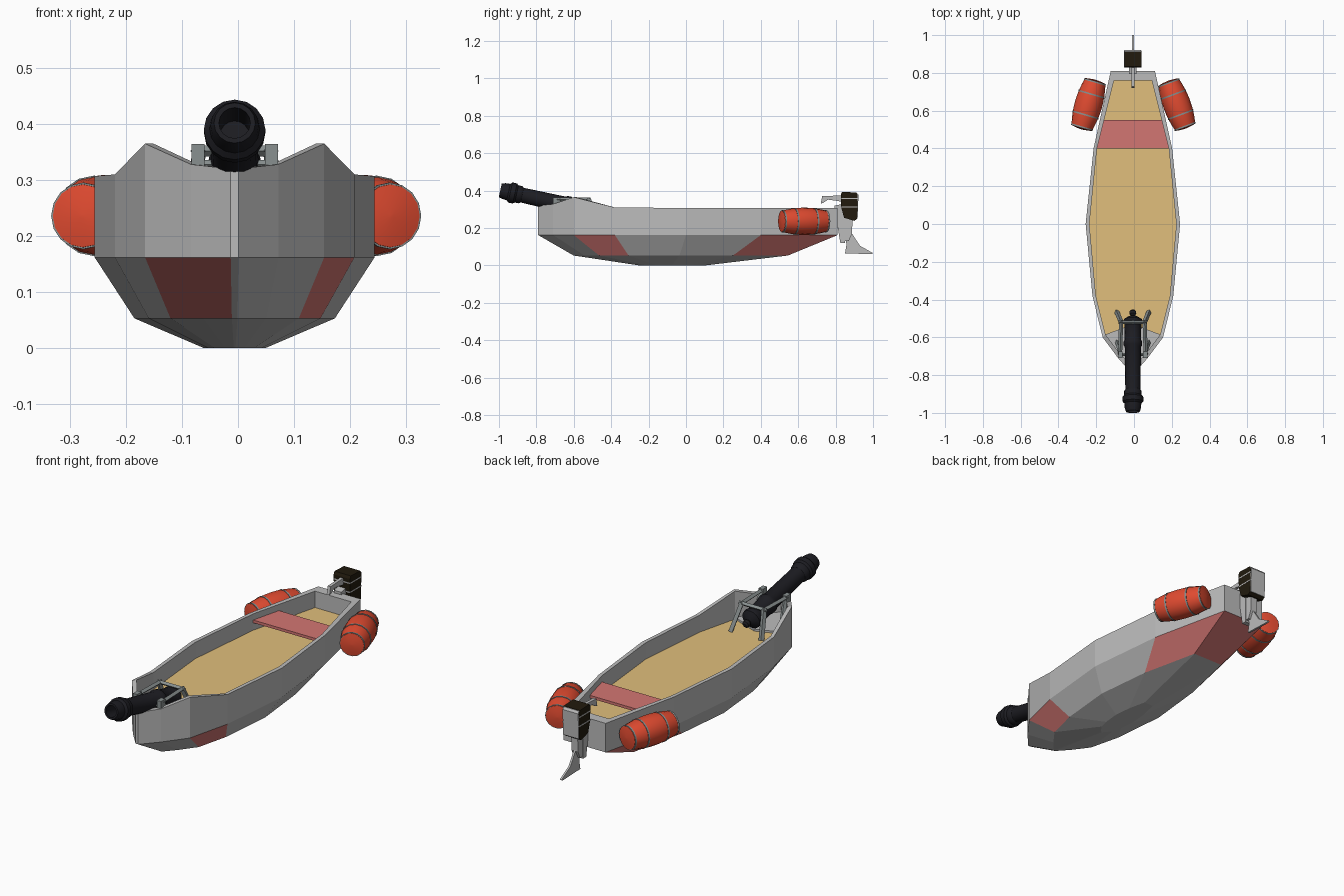
import bpy, bmesh, math
from mathutils import Vector, Matrix

if "Cube" in bpy.data.objects:
    bpy.data.objects.remove(bpy.data.objects["Cube"])

CX = -0.006   # centreline of the boat
DECK = 0.225  # deck height


def material(name, color):
    m = bpy.data.materials.new(name)
    m.diffuse_color = (*color, 1)
    m.use_nodes = True
    m.node_tree.nodes["Principled BSDF"].inputs["Base Color"].default_value = m.diffuse_color
    return m


GREY = material("grey", (0.5, 0.5, 0.5))
STEEL = material("steel", (0.25, 0.28, 0.28))
RED = material("faded_red", (0.65, 0.18, 0.17))
TAN = material("tan_deck", (0.75, 0.52, 0.2))
BARREL = material("barrel_red", (0.75, 0.07, 0.03))
IRON = material("black_iron", (0.012, 0.012, 0.016))
DARK = material("motor_dark", (0.015, 0.01, 0.004))


def finish(bm, name, mats=(), smooth=False):
    bmesh.ops.recalc_face_normals(bm, faces=bm.faces)
    me = bpy.data.meshes.new(name)
    bm.to_mesh(me)
    bm.free()
    ob = bpy.data.objects.new(name, me)
    bpy.context.collection.objects.link(ob)
    for m in mats:
        me.materials.append(m)
    if smooth:
        bpy.context.view_layer.objects.active = ob
        ob.select_set(True)
        bpy.ops.object.shade_smooth_by_angle(angle=math.radians(35))
        ob.select_set(False)
    return ob


def prism(name, pts, offset, mats=()):
    """Solid made by pushing a flat outline along an offset."""
    bm = bmesh.new()
    f = bm.faces.new([bm.verts.new(p) for p in pts])
    low = [v for v in f.verts]
    top = [bm.verts.new(v.co + Vector(offset)) for v in low]
    bm.faces.new(top)
    for i in range(len(low)):
        j = (i + 1) % len(low)
        bm.faces.new((low[i], low[j], top[j], top[i]))
    return finish(bm, name, mats)


def box(name, lo, hi, mats=()):
    pts = [(lo[0], lo[1], lo[2]), (hi[0], lo[1], lo[2]), (hi[0], hi[1], lo[2]), (lo[0], hi[1], lo[2])]
    return prism(name, pts, (0, 0, hi[2] - lo[2]), mats)


def lathe(name, profile, start, end, sides, mats, smooth=True, closed=False):
    """Spin (distance, radius) points about the line start -> end."""
    start, end = Vector(start), Vector(end)
    rot = (end - start).to_track_quat('Z', 'Y').to_matrix().to_4x4()
    bm = bmesh.new()
    rings = [[bm.verts.new((r * math.cos(2 * math.pi * k / sides), r * math.sin(2 * math.pi * k / sides), t))
              for k in range(sides)] for t, r in profile]
    pairs = list(zip(rings, rings[1:])) + ([(rings[-1], rings[0])] if closed else [])
    for a, b in pairs:
        for k in range(sides):
            j = (k + 1) % sides
            bm.faces.new((a[k], a[j], b[j], b[k]))
    if not closed:
        bm.faces.new(rings[0])
        bm.faces.new(rings[-1])
    bm.transform(Matrix.Translation(start) @ rot)
    return finish(bm, name, mats, smooth)


def bar(name, a, b, r=0.008):
    length = (Vector(b) - Vector(a)).length
    return lathe(name, [(0, r), (length, r)], a, b, 4, [STEEL], False)


# Hull: stacked plan outlines, outside up to the rim and back down to the deck
outer = [(-0.79, 0.007), (-0.71, 0.078), (-0.6, 0.16), (-0.38, 0.214), (0.0, 0.25), (0.4, 0.208), (0.81, 0.117)]
inner = [(-0.75, 0.006), (-0.69, 0.066), (-0.585, 0.145), (-0.38, 0.196), (0.0, 0.23), (0.4, 0.19), (0.76, 0.1)]
sheer = [0.32, 0.328, 0.365, 0.31, 0.307, 0.307, 0.307]


def ring(bm, plan, z, scale=1.0, shift=0.0):
    zs = z if isinstance(z, list) else [z] * len(plan)
    right = [(w * scale, y * scale + shift, h) for (y, w), h in zip(plan, zs)]
    pts = right + [(-x, y, h) for x, y, h in reversed(right)]
    return [bm.verts.new((x + CX, y, h)) for x, y, h in pts]


bm = bmesh.new()
rings = [ring(bm, outer, 0.0, 0.22, -0.076), ring(bm, outer, 0.053, 0.716, -0.035), ring(bm, outer, 0.162),
         ring(bm, outer, sheer), ring(bm, inner, sheer), ring(bm, inner, DECK)]
red_panels = {2, 5, 6, 7, 11, 12}
for level, (a, b) in enumerate(zip(rings, rings[1:])):
    n = len(a)
    for i in range(n):
        j = (i + 1) % n
        f = bm.faces.new((a[i], a[j], b[j], b[i]))
        f.material_index = 1 if level == 1 and i in red_panels else 0
bm.faces.new(rings[0])
bm.faces.new(rings[-1]).material_index = 2
finish(bm, "hull", [GREY, RED, TAN])

# Bow floor in front of the deck
bow = [(w, y) for y, w in inner[:3]]
prism("bow_floor", [(CX + x, y, DECK - 0.002) for x, y in bow + [(0, -0.53)] + [(-x, y) for x, y in reversed(bow)]],
      (0, 0, 0.012), [GREY])

# Seat across the stern
prism("seat", [(CX - 0.195, 0.4, 0.262), (CX + 0.195, 0.4, 0.262), (CX + 0.162, 0.55, 0.262),
               (CX - 0.162, 0.55, 0.262)], (0, 0, 0.014), [RED])

# Cannon
gun = [(0.1, 0.026), (0, 0.028), (0, 0.037), (0.02, 0.043), (0.045, 0.045), (0.055, 0.055), (0.08, 0.055),
       (0.09, 0.047), (0.11, 0.047), (0.12, 0.04), (0.35, 0.043), (0.36, 0.049), (0.38, 0.049), (0.39, 0.043),
       (0.475, 0.045), (0.485, 0.05), (0.5, 0.048), (0.515, 0.025), (0.52, 0.011), (0.53, 0.018), (0.545, 0.017),
       (0.552, 0.008)]
lathe("cannon", gun, (CX, -0.993, 0.402), (CX, -0.457, 0.282), 16, [IRON])

# Cannon trestle
for s, side in ((1, "right"), (-1, "left")):
    bar(f"trestle_rail_{side}", (CX + s * 0.068, -0.69, 0.352), (CX + s * 0.062, -0.51, 0.352), 0.011)
    bar(f"trestle_rear_leg_{side}", (CX + s * 0.062, -0.52, 0.352), (CX + s * 0.085, -0.465, DECK), 0.013)
    x = sorted((CX + s * 0.054, CX + s * 0.077))
    box(f"trestle_block_{side}", (x[0], -0.71, 0.32), (x[1], -0.675, 0.364), [STEEL])
    bar(f"trestle_brace_{side}", (CX + s * 0.066, -0.68, 0.345), (CX + s * 0.085, -0.62, DECK), 0.011)
bar("trestle_rear_crossbar", (CX - 0.075, -0.52, 0.352), (CX + 0.075, -0.52, 0.352), 0.01)
bar("trestle_front_crossbar", (CX - 0.07, -0.69, 0.328), (CX + 0.07, -0.69, 0.328))

# Barrels hung on both sides of the stern, with domed ends and hoops
for side, a, b in (("right", (0.183, 0.752, 0.236), (0.272, 0.512, 0.236)),
                   ("left", (-0.205, 0.757, 0.236), (-0.277, 0.508, 0.236))):
    L = (Vector(b) - Vector(a)).length

    def radius(u):
        return 0.056 + 0.017 * (1 - (2 * u - 1) ** 2)

    prof = ([(-0.007, 0.004), (-0.004, 0.035)] + [(L * k / 8, radius(k / 8)) for k in range(9)]
            + [(L + 0.004, 0.035), (L + 0.007, 0.004)])
    lathe(f"barrel_{side}", prof, a, b, 16, [BARREL])
    for k, u in enumerate((0.02, 0.28, 0.72, 0.98)):
        t, r = u * L, radius(u)
        lathe(f"barrel_hoop_{side}_{k}", [(t - 0.004, r - 0.004), (t - 0.004, r + 0.002), (t + 0.004, r + 0.002),
              (t + 0.004, r - 0.004)], a, b, 16, [STEEL], closed=True)


# Outboard motor: side outlines given as (y, z) and pushed across x
def slab(name, outline, half, mat):
    return prism(name, [(CX - half, y, z) for y, z in outline], (2 * half, 0, 0), [mat])


slab("motor_cowl", [(0.828, 0.38), (0.835, 0.393), (0.91, 0.39), (0.917, 0.375), (0.915, 0.25), (0.9, 0.238),
                    (0.845, 0.255), (0.83, 0.31)], 0.045, DARK)
slab("motor_back_plate", [(0.908, 0.388), (0.914, 0.388), (0.922, 0.377), (0.918, 0.25), (0.91, 0.25), (0.912, 0.37)],
     0.043, GREY)
for k, z in enumerate((0.31, 0.355)):
    slab(f"motor_stripe_{k}", [(0.828, z), (0.919, z), (0.919, z + 0.006), (0.828, z + 0.006)], 0.046, GREY)
slab("motor_clamp", [(0.795, 0.32), (0.85, 0.33), (0.85, 0.12), (0.825, 0.12), (0.812, 0.2), (0.795, 0.3)], 0.02, GREY)
slab("motor_leg", [(0.835, 0.27), (0.89, 0.26), (0.888, 0.17), (0.87, 0.13), (0.85, 0.13), (0.84, 0.2)], 0.018, GREY)
slab("motor_fin", [(0.85, 0.18), (0.888, 0.17), (0.93, 0.105), (1.0, 0.066), (0.99, 0.06), (0.85, 0.065), (0.858, 0.11)],
     0.005, GREY)
slab("motor_tiller", [(0.72, 0.33), (0.728, 0.37), (0.84, 0.375), (0.84, 0.34), (0.76, 0.352), (0.735, 0.335)], 0.008, GREY)
